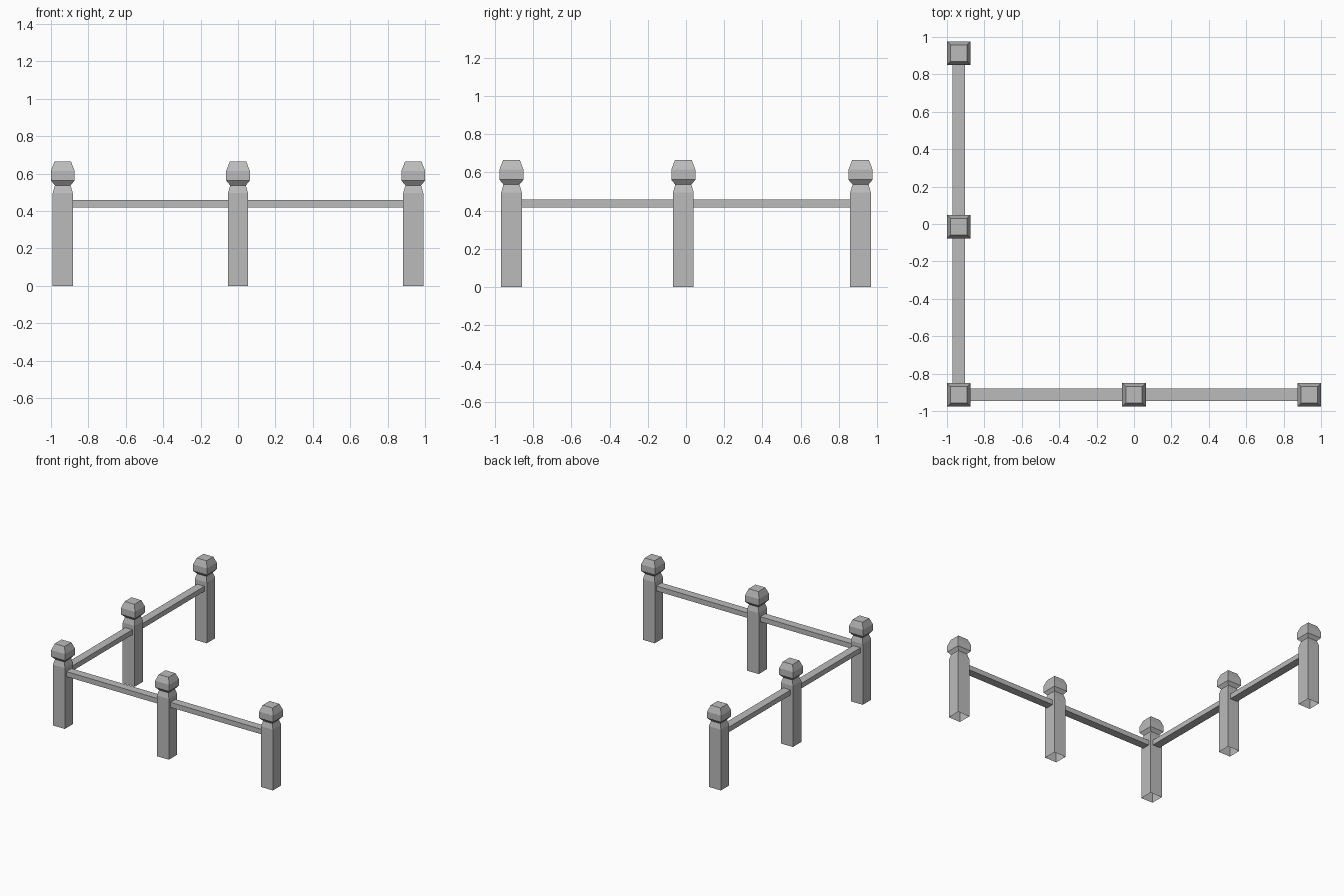
import bpy
import bmesh

old = bpy.data.objects.get("Cube")
if old:
    bpy.data.objects.remove(old, do_unlink=True)

grey = bpy.data.materials.new("stone_grey")
grey.use_nodes = True
colour = (0.5, 0.5, 0.5, 1)
grey.diffuse_color = colour
grey.node_tree.nodes["Principled BSDF"].inputs["Base Color"].default_value = colour

# Half width and height of the square post, from foot to cap top
PROFILE = [(0.054, 0), (0.054, 0.495), (0.042, 0.537), (0.063, 0.562),
           (0.063, 0.615), (0.044, 0.665)]
RAIL_LOW, RAIL_HIGH, RAIL_HALF = 0.418, 0.459, 0.033


def finish(name, bm):
    bmesh.ops.recalc_face_normals(bm, faces=bm.faces)
    mesh = bpy.data.meshes.new(name)
    bm.to_mesh(mesh)
    bm.free()
    mesh.materials.append(grey)
    obj = bpy.data.objects.new(name, mesh)
    bpy.context.collection.objects.link(obj)
    return obj


def post(name, x, y):
    """Square post with neck and bevelled cap, hollow at the foot."""
    bm = bmesh.new()
    rings = [[bm.verts.new((sx * r, sy * r, z))
              for sx, sy in ((-1, -1), (1, -1), (1, 1), (-1, 1))]
             for r, z in PROFILE]
    for low, high in zip(rings, rings[1:]):
        for i in range(4):
            j = (i + 1) % 4
            bm.faces.new((low[i], low[j], high[j], high[i]))
    bm.faces.new(rings[-1])
    finish(name, bm).location = (x, y, 0)


def rail(name, start, end):
    """Flat bar between two neighbouring posts, set just into their faces."""
    bm = bmesh.new()
    bmesh.ops.create_cube(bm, size=1)
    centre = [(a + b) / 2 for a, b in zip(start, end)]
    size = [abs(b - a) - 0.1 if abs(b - a) > 0.1 else 2 * RAIL_HALF
            for a, b in zip(start, end)]
    bmesh.ops.scale(bm, vec=(*size, RAIL_HIGH - RAIL_LOW), verts=bm.verts)
    finish(name, bm).location = (*centre, (RAIL_LOW + RAIL_HIGH) / 2)


# Posts run in an L: back, side, corner, front, end
posts = {
    "back_post": (-0.937, 0.913),
    "side_post": (-0.937, -0.014),
    "corner_post": (-0.937, -0.913),
    "front_post": (0, -0.913),
    "end_post": (0.937, -0.913),
}
for name, (x, y) in posts.items():
    post(name, x, y)

spots = list(posts.values())
rail_names = ("side_rail_back", "side_rail_front", "front_rail_right", "front_rail_left")
for name, start, end in zip(rail_names, spots, spots[1:]):
    rail(name, start, end)
